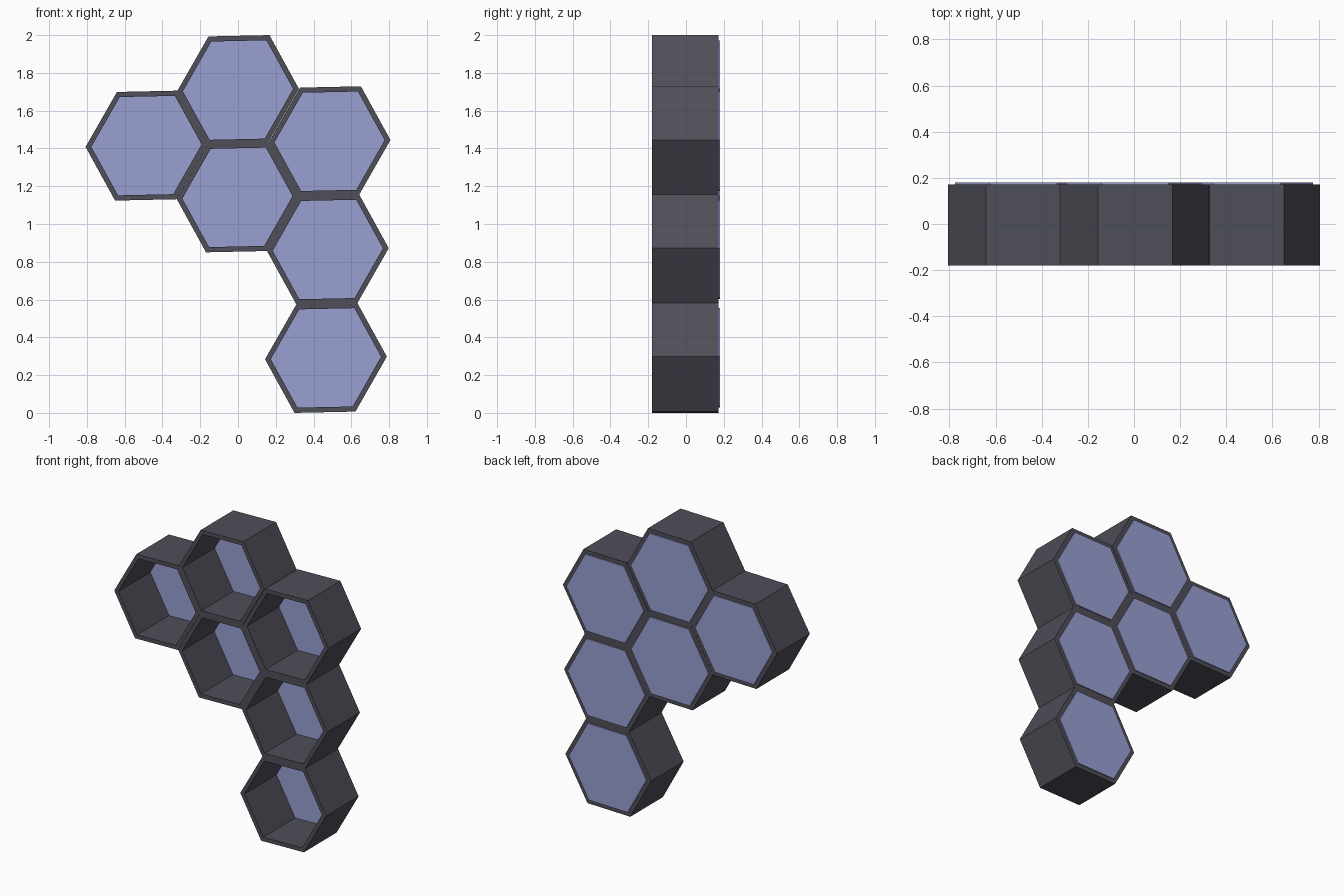
import bpy, bmesh, math

if "Cube" in bpy.data.objects:
    bpy.data.objects.remove(bpy.data.objects["Cube"])

# Materials
def material(name, rgb):
    m = bpy.data.materials.new(name)
    m.diffuse_color = (*rgb, 1)
    m.use_nodes = True
    m.node_tree.nodes["Principled BSDF"].inputs["Base Color"].default_value = m.diffuse_color
    return m

frame_mat = material("dark grey frame", (0.078, 0.077, 0.099))
panel_mat = material("lavender panel", (0.32, 0.35, 0.65))

# Slightly skewed hexagon axes: u reaches the right corner, v the top edge
U = (0.3225, 0.007)
V = (0.005, 0.2875)
CORNERS = [(1, 0), (.5, 1), (-.5, 1), (-1, 0), (-.5, -1), (.5, -1)]
INNER = 0.905
FRONT, FRAME_BACK = -0.179, 0.172
PANEL_FRONT, PANEL_BACK = 0.165, 0.179

def ring(bm, c, s, y):
    return [bm.verts.new((c[0] + s * (a * U[0] + b * V[0]), y,
                          c[1] + s * (a * U[1] + b * V[1]))) for a, b in CORNERS]

def finish(bm, name, mat):
    bmesh.ops.recalc_face_normals(bm, faces=bm.faces)
    me = bpy.data.meshes.new(name)
    bm.to_mesh(me)
    bm.free()
    me.materials.append(mat)
    ob = bpy.data.objects.new(name, me)
    bpy.context.collection.objects.link(ob)

# Open hexagonal tube with thick walls
def cell_frame(name, c):
    bm = bmesh.new()
    loops = [ring(bm, c, 1, FRONT), ring(bm, c, 1, FRAME_BACK),
             ring(bm, c, INNER, FRAME_BACK), ring(bm, c, INNER, FRONT)]
    for k in range(4):
        p, q = loops[k], loops[(k + 1) % 4]
        for i in range(6):
            j = (i + 1) % 6
            bm.faces.new((p[i], p[j], q[j], q[i]))
    finish(bm, name, frame_mat)

# Thin back panel closing the tube
def cell_panel(name, c):
    bm = bmesh.new()
    p, q = ring(bm, c, INNER, PANEL_FRONT), ring(bm, c, INNER, PANEL_BACK)
    bm.faces.new(p)
    bm.faces.new(q)
    for i in range(6):
        j = (i + 1) % 6
        bm.faces.new((p[i], p[j], q[j], q[i]))
    finish(bm, name, panel_mat)

# Honeycomb layout (x, z centres)
CELLS = {"top": (0.0, 1.709), "left": (-0.4845, 1.415), "middle": (-0.003, 1.141),
         "right_upper": (0.4845, 1.438), "right_middle": (0.4755, 0.865),
         "right_lower": (0.4655, 0.291)}
for label, centre in CELLS.items():
    cell_frame("shelf_frame_" + label, centre)
    cell_panel("back_panel_" + label, centre)
